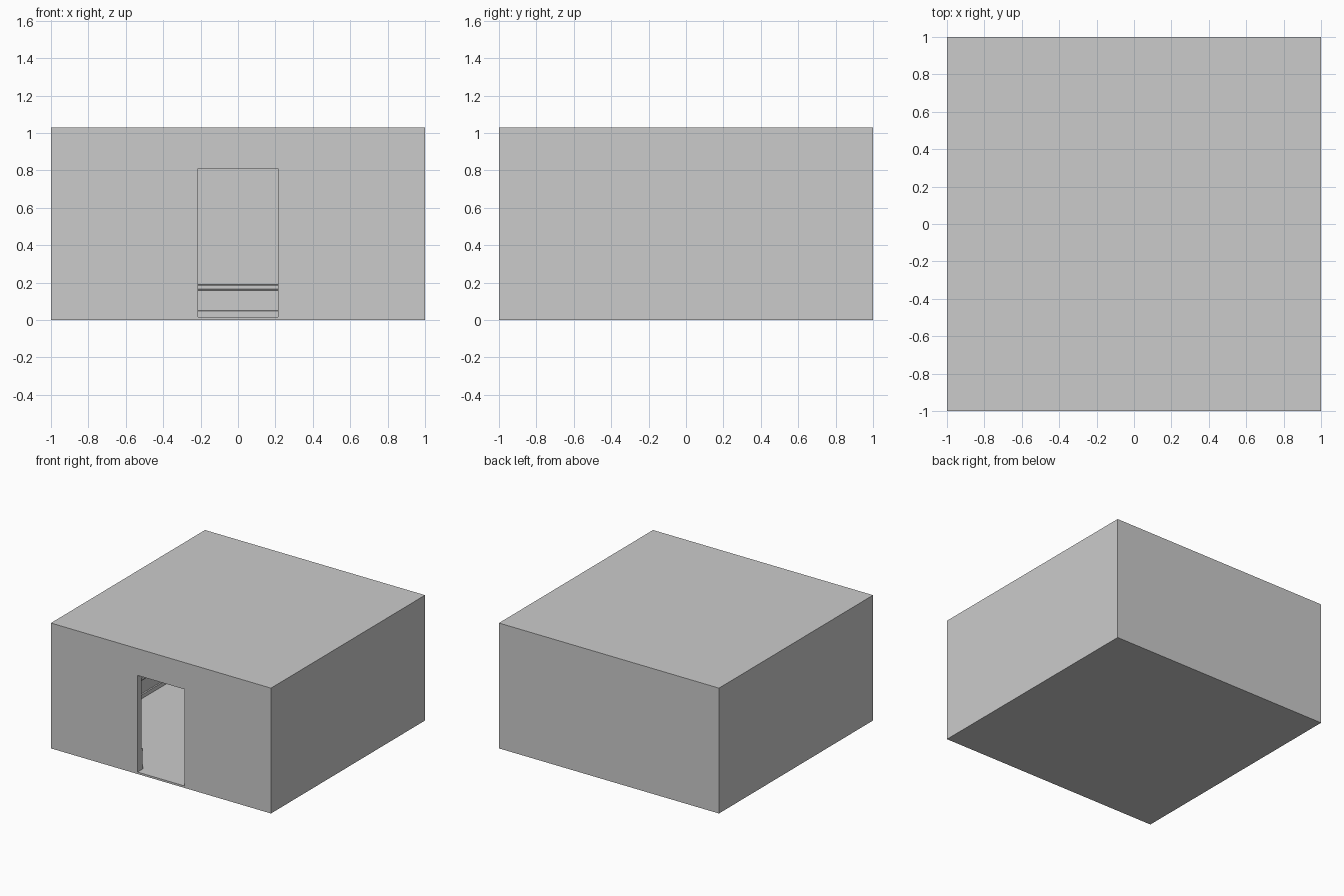
import bpy, bmesh

if "Cube" in bpy.data.objects:
    bpy.data.objects.remove(bpy.data.objects["Cube"])

W = 0.05          # wall thickness
H = 1.03          # total height
FLOOR = 0.016     # floor level
CEIL = 1.0        # ceiling level
DOOR = 0.213      # door half width
DOOR_TOP = 0.81
INNER = 1 - W


def box(name, lo, hi):
    bm = bmesh.new()
    bmesh.ops.create_cube(bm, size=1)
    for v in bm.verts:
        v.co = [lo[i] + (v.co[i] + 0.5) * (hi[i] - lo[i]) for i in range(3)]
    me = bpy.data.meshes.new(name)
    bm.to_mesh(me)
    bm.free()
    ob = bpy.data.objects.new(name, me)
    bpy.context.collection.objects.link(ob)
    return ob


def cut(target, cutter):
    cutter.hide_render = True
    cutter.hide_viewport = True
    m = target.modifiers.new(cutter.name, 'BOOLEAN')
    m.operation = 'DIFFERENCE'
    m.solver = 'EXACT'
    m.object = cutter


# Room shell with hollow interior and doorway
room = box("room_shell", (-1, -1, 0), (1, 1, H))
cut(room, box("interior_cutter", (-INNER, -INNER, FLOOR), (INNER, INNER, CEIL)))
cut(room, box("doorway_cutter", (-DOOR, -1.1, FLOOR), (DOOR, -INNER + 0.02, DOOR_TOP)))

# Skirting board swept around the inside walls, open at the doorway
profile = [(0, FLOOR), (0.022, FLOOR), (0.022, 0.048), (0.012, 0.05),
           (0.012, 0.158), (0.018, 0.165), (0.018, 0.185), (0.012, 0.19), (0, 0.19)]


def ring(bm, corner):
    x, y, nx, ny = corner
    return [bm.verts.new((x + nx * d, y + ny * d, z)) for d, z in profile]


path = [(-DOOR, -INNER, 0, 1), (-INNER, -INNER, 1, 1), (-INNER, INNER, 1, -1),
        (INNER, INNER, -1, -1), (INNER, -INNER, -1, 1), (DOOR, -INNER, 0, 1)]
bm = bmesh.new()
rings = [ring(bm, c) for c in path]
n = len(profile)
for a, b in zip(rings, rings[1:]):
    for i in range(n):
        j = (i + 1) % n
        bm.faces.new((a[i], a[j], b[j], b[i]))
bm.faces.new(rings[0])
bm.faces.new(rings[-1])
bmesh.ops.recalc_face_normals(bm, faces=bm.faces)
me = bpy.data.meshes.new("skirting_board")
bm.to_mesh(me)
bm.free()
bpy.context.collection.objects.link(bpy.data.objects.new("skirting_board", me))
